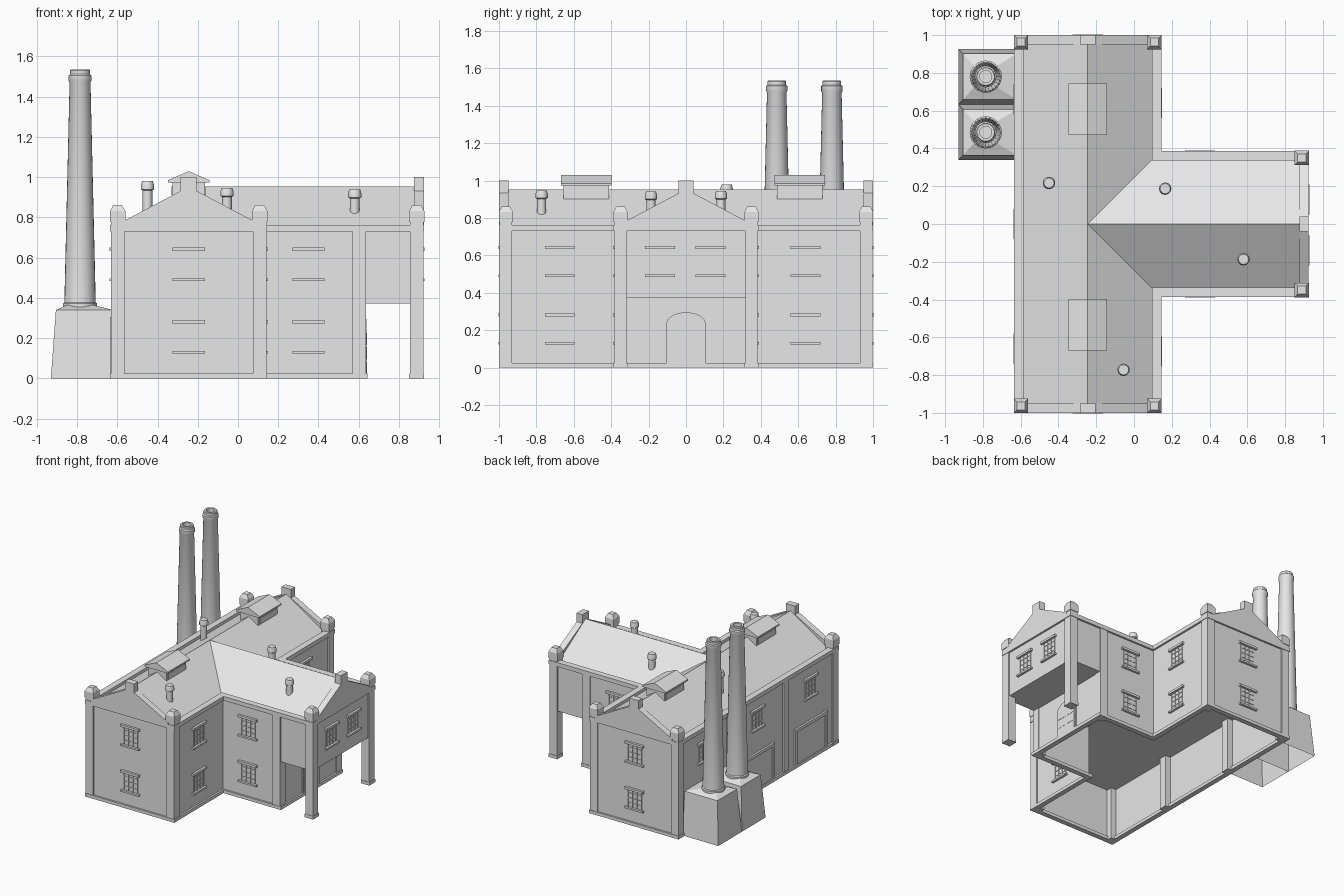
import bpy, bmesh, math
from mathutils import Matrix, Vector

if "Cube" in bpy.data.objects:
    bpy.data.objects.remove(bpy.data.objects["Cube"])

mat = bpy.data.materials.new("light grey")
mat.use_nodes = True
grey = (0.8, 0.8, 0.8, 1)
mat.diffuse_color = grey
mat.node_tree.nodes["Principled BSDF"].inputs["Base Color"].default_value = grey

RIDGE_X = -0.245
GUTTER, EAVE, RIDGE = 0.735, 0.762, 0.953
OVERHANG, FLOOR = 0.372, 0.42


def finish(name, bm, smooth=False):
    bmesh.ops.recalc_face_normals(bm, faces=bm.faces)
    mesh = bpy.data.meshes.new(name)
    bm.to_mesh(mesh)
    bm.free()
    mesh.materials.append(mat)
    ob = bpy.data.objects.new(name, mesh)
    bpy.context.collection.objects.link(ob)
    if smooth:
        bpy.ops.object.select_all(action='DESELECT')
        ob.select_set(True)
        bpy.context.view_layer.objects.active = ob
        bpy.ops.object.shade_smooth_by_angle(angle=math.radians(35))
    return ob


def add_box(bm, lo, hi, m=Matrix()):
    c = [(a + b) / 2 for a, b in zip(lo, hi)]
    s = [b - a for a, b in zip(lo, hi)]
    bmesh.ops.create_cube(bm, size=1, matrix=m @ Matrix.Translation(c) @ Matrix.Diagonal((*s, 1)))


def add_post(bm, x, y, r, z0, z1):
    add_box(bm, (x - r, y - r, z0), (x + r, y + r, z1))


def add_prism(bm, pts, depth, m=Matrix(), caps=True):
    """Extrude an outline of 3D points along a depth vector."""
    a = [bm.verts.new(m @ Vector(p)) for p in pts]
    b = [bm.verts.new(m @ (Vector(p) + Vector(depth))) for p in pts]
    for i in range(len(a)):
        j = (i + 1) % len(a)
        bm.faces.new((a[i], a[j], b[j], b[i]))
    if caps:
        bm.faces.new(a)
        bm.faces.new(b)


def plan(end, d=0.0):
    """T-shaped outline of the building, grown outward by d."""
    w, x, y = 0.372 + d, 0.13 + d, 0.985 + d
    half = [(-0.62 - d, -y), (x, -y), (x, -w), (end + d, -w)]
    return half + [(px, -py) for px, py in reversed(half)]


def storey(name, end, z0, z1, d=0.0, thick=0.0):
    """A closed block, or an open ring of walls when a thickness is given."""
    bm = bmesh.new()
    add_prism(bm, [(x, y, z0) for x, y in plan(end, d)], (0, 0, z1 - z0), caps=not thick)
    ob = finish(name, bm)
    if thick:
        mod = ob.modifiers.new("thickness", 'SOLIDIFY')
        mod.thickness = thick
        mod.offset = -1
        mod.use_even_offset = True


# Walls: open ground floor, overhanging upper floor, plinth and raised cornice
storey("ground_floor_walls", 0.63, 0, FLOOR, thick=0.01)
storey("upper_floor", 0.91, FLOOR, GUTTER)
storey("plinth", 0.63, 0, 0.025, d=0.014, thick=0.04)
storey("cornice", 0.91, 0.73, EAVE, d=0.015, thick=0.05)
bm = bmesh.new()
add_box(bm, (0.625, -0.372, OVERHANG), (0.91, 0.372, FLOOR + 0.01))
finish("overhang_floor", bm)

# Roofs: two crossing ridges
bm = bmesh.new()
add_prism(bm, [(-0.59, -0.96, GUTTER), (0.1, -0.96, GUTTER), (RIDGE_X, -0.96, RIDGE)], (0, 1.92, 0))
finish("main_roof", bm)
bm = bmesh.new()
add_prism(bm, [(RIDGE_X, -0.345, GUTTER), (RIDGE_X, 0.345, GUTTER), (RIDGE_X, 0, RIDGE)], (1.13, 0, 0))
finish("wing_roof", bm)


def facing(x, y, deg):
    """Frame with local -y pointing out of a wall."""
    return Matrix.Translation((x, y, 0)) @ Matrix.Rotation(math.radians(deg), 4, 'Z')


# Gable parapets with raised centre blocks
half = [(0.335, 0.74), (0.335, 0.776), (0.04, 0.932), (0.04, 1.0)]
outline = [(x, 0, z) for x, z in half] + [(-x, 0, z) for x, z in reversed(half)]
gables = {"front": facing(RIDGE_X, -1, 0), "back": facing(RIDGE_X, 1, 180),
          "wing": facing(0.925, 0, 90)}
for name, m in gables.items():
    bm = bmesh.new()
    add_prism(bm, outline, (0, 0.05, 0), m)
    finish(name + "_gable_parapet", bm)

# Corner piers with feet and pyramid caps
CAP, PIER = 0.038, 0.033
for x, y in [(-0.598, 0.963), (0.108, 0.963), (0.888, 0.35)]:
    for side in (-1, 1):
        bm = bmesh.new()
        add_post(bm, x, side * y, PIER, 0, EAVE + 0.02)
        add_post(bm, x, side * y, CAP - 0.001, 0, 0.025)
        add_post(bm, x, side * y, CAP, 0.778, 0.832)
        bmesh.ops.create_cone(bm, cap_ends=True, segments=4, radius1=CAP * 1.41, radius2=CAP * 0.8,
                              depth=0.03, matrix=Matrix.Translation((x, side * y, 0.847))
                              @ Matrix.Rotation(math.pi / 4, 4, 'Z'))
        finish("corner_pier", bm)

# Flat pilasters on the wing and the left-hand wall
for side in (-1, 1):
    bm = bmesh.new()
    add_post(bm, 0.603, side * 0.35, PIER, 0, 0.735)
    add_post(bm, -0.598, side * 0.35, PIER, 0, 0.735)
    finish("pilaster", bm)


def window(m, z, w=0.16, h=0.155):
    """Sill, lintel, frame and glazing bars; z is the sill height."""
    bm = bmesh.new()
    for zz, top in ((z - 0.007, z + 0.007), (z + h - 0.012, z + h + 0.006)):
        add_box(bm, (-w / 2, -0.018, zz), (w / 2, 0.005, top), m)
    f = w * 0.37
    for i in range(4):
        x = -f + 2 * f * i / 3
        add_box(bm, (x - 0.003, -0.005, z), (x + 0.003, 0.002, z + h), m)
    for i in range(1, 4):
        zz = z + h * i / 4
        add_box(bm, (-f, -0.004, zz - 0.002), (f, 0.002, zz + 0.002), m)
    finish("window", bm)


LOW, HIGH = 0.13, 0.49
for z in (LOW, HIGH):
    window(facing(RIDGE_X, -0.985, 0), z)
    window(facing(RIDGE_X, 0.985, 180), z)
    window(facing(0.35, -0.372, 0), z)
    window(facing(0.35, 0.372, 180), z)
    for y in (-0.675, 0.64):
        window(facing(0.13, y, 90), z)
for y in (-0.14, 0.13):
    window(facing(0.91, y, 90), HIGH)
for y in (-0.66, 0, 0.66):
    window(facing(-0.62, y, -90), HIGH)

# Arched entrance door under the overhang
arch = [(-0.105, 0, 0), (0.105, 0, 0)]
for i in range(13):
    t = math.pi * i / 12
    arch.append((0.105 * math.cos(t), 0, 0.235 + 0.06 * math.sin(t)))
m = facing(0.63, 0, 90)
bm = bmesh.new()
add_prism(bm, arch, (0, -0.009, 0), m)
for s in (-1, 1):
    for k in range(3):
        for c in (0.028, 0.072):
            z = 0.025 + 0.07 * k
            add_box(bm, (s * c - 0.018, -0.011, z), (s * c + 0.018, 0, z + 0.06), m)
finish("entrance_door", bm)

# Loading doors on the left-hand wall
for y in (-0.66, 0):
    m = facing(-0.62, y, -90)
    bm = bmesh.new()
    for s in (-1, 1):
        add_box(bm, (s * 0.19 - 0.012, -0.015, 0), (s * 0.19 + 0.012, 0, 0.28), m)
    add_box(bm, (-0.202, -0.015, 0.28), (0.202, 0, 0.305), m)
    add_box(bm, (-0.18, -0.005, 0), (0.18, 0, 0.28), m)
    finish("loading_door", bm)

# Ridge ventilators with framed side openings
for y in (-0.533, 0.608):
    bm = bmesh.new()
    add_box(bm, (RIDGE_X - 0.08, y - 0.122, 0.85), (RIDGE_X + 0.08, y + 0.122, 0.985))
    for s in (-1, 1):
        x = RIDGE_X + s * 0.08
        add_box(bm, (x - 0.005, y - 0.105, 0.912), (x + 0.005, y + 0.105, 0.955))
    finish("ventilator_body", bm)
    bm = bmesh.new()
    roof = [(-0.103, 0.973), (0.103, 0.973), (0.103, 0.985), (0, 1.03), (-0.103, 0.985)]
    add_prism(bm, [(RIDGE_X + x, y - 0.136, z) for x, z in roof], (0, 0.272, 0))
    finish("ventilator_roof", bm)


def lathe(name, x, y, profile, steps):
    bm = bmesh.new()
    vs = [bm.verts.new((x + r, y, z)) for r, z in profile]
    es = [bm.edges.new(p) for p in zip(vs, vs[1:])]
    bmesh.ops.spin(bm, geom=vs + es, cent=(x, y, 0), axis=(0, 0, 1),
                   angle=math.tau, steps=steps)
    bmesh.ops.remove_doubles(bm, verts=bm.verts, dist=0.0001)
    finish(name, bm, smooth=True)


# Small roof pipes with caps
for x, y, top in [(-0.45, 0.217, 0.98), (0.165, 0.187, 0.943), (0.58, -0.187, 0.94), (-0.055, -0.772, 0.947)]:
    lathe("roof_pipe", x, y, [(0.024, 0.8), (0.024, top - 0.045), (0.033, top - 0.04),
                              (0.033, top - 0.02), (0.027, top), (0, top)], 12)

# Tall chimneys on tapered bases
stack = [(0.085, 0.34), (0.085, 0.372), (0.078, 0.378), (0.052, 1.47), (0.057, 1.48), (0.057, 1.505),
         (0.05, 1.512), (0.05, 1.53), (0.046, 1.535), (0.032, 1.535), (0.032, 1.45), (0, 1.45)]
for y in (0.485, 0.78):
    bm = bmesh.new()
    rings = []
    for x0, x1, w, z in [(-0.93, -0.62, 0.147, 0), (-0.905, -0.62, 0.122, 0.34), (-0.85, -0.72, 0.06, 0.365)]:
        rings.append([bm.verts.new((px, y + s * w, z))
                      for px, s in ((x0, -1), (x1, -1), (x1, 1), (x0, 1))])
    for a, b in zip(rings, rings[1:]):
        for i in range(4):
            j = (i + 1) % 4
            bm.faces.new((a[i], a[j], b[j], b[i]))
    bm.faces.new(rings[-1])
    finish("chimney_base", bm)
    lathe("chimney_stack", -0.785, y, stack, 24)
